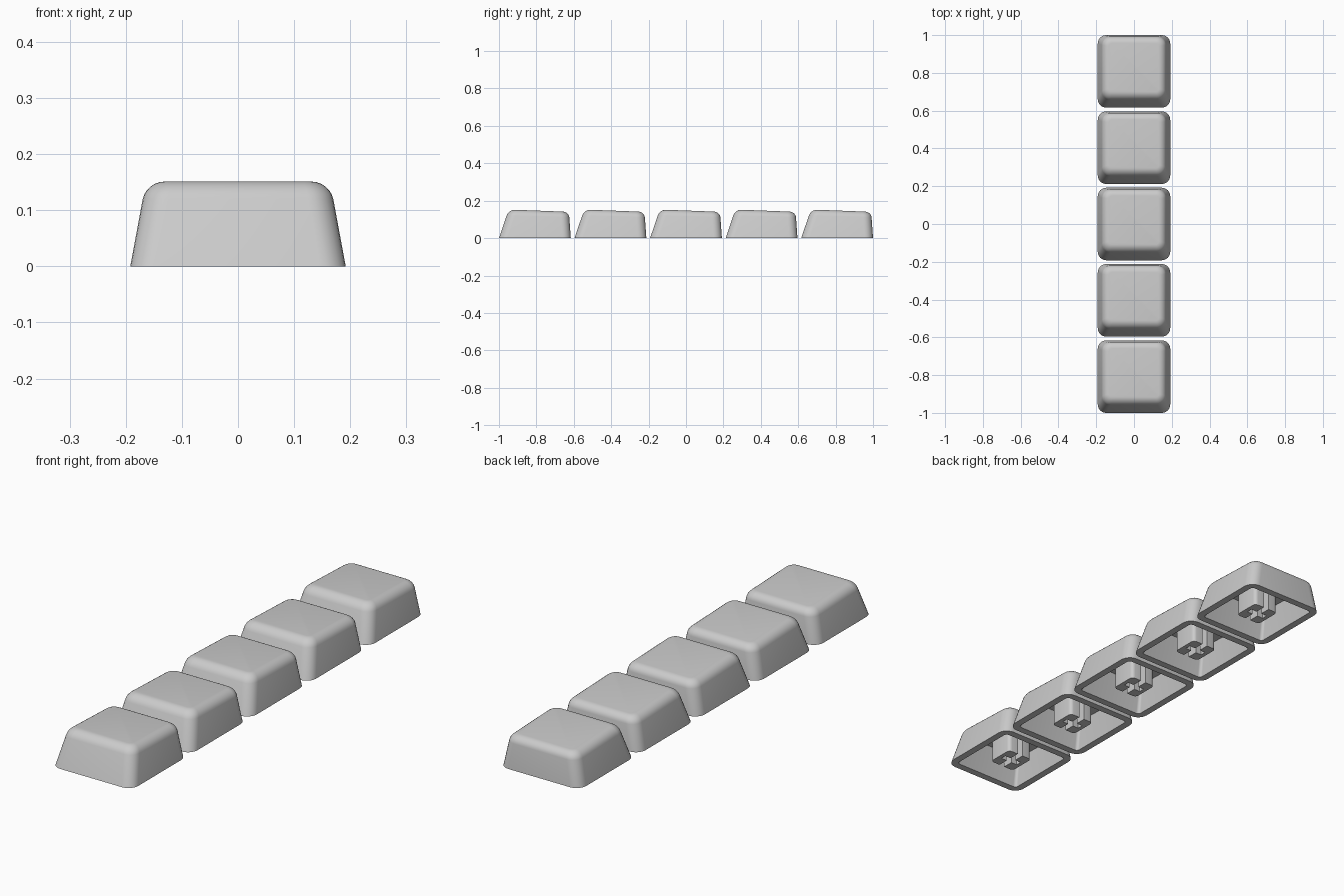
import bpy, bmesh
from math import sin, cos, pi

PITCH = 0.404      # spacing of the caps
HEIGHT = 0.152
FILLET = 0.032     # rounding of the top edge
SEGMENTS = 6

if "Cube" in bpy.data.objects:
    bpy.data.objects.remove(bpy.data.objects["Cube"], do_unlink=True)

grey = bpy.data.materials.new("light_grey_plastic")
grey.use_nodes = True
grey.diffuse_color = (0.6, 0.6, 0.6, 1)
grey.node_tree.nodes["Principled BSDF"].inputs["Base Color"].default_value = (0.6, 0.6, 0.6, 1)


def rounded_rect(hx, hy, cy, r):
    """Counter-clockwise outline of a rounded rectangle."""
    points = []
    for i, (sx, sy) in enumerate([(1, 1), (-1, 1), (-1, -1), (1, -1)]):
        for k in range(SEGMENTS + 1):
            a = (i + k / SEGMENTS) * pi / 2
            points.append((sx * (hx - r) + r * cos(a), cy + sy * (hy - r) + r * sin(a)))
    return points


def tilted(y, z):
    """Lower the height towards the back, so the top slopes."""
    return z * (1 - 0.25 * (y + 0.12)) if z > 0 else 0


def add_ring(bm, outline, z):
    return [bm.verts.new((x, y, tilted(y, z))) for x, y in outline]


def bridge(bm, a, b):
    n = len(a)
    for i in range(n):
        bm.faces.new((a[i], a[(i + 1) % n], b[(i + 1) % n], b[i]))


def finish(bm, name):
    bmesh.ops.recalc_face_normals(bm, faces=bm.faces)
    mesh = bpy.data.meshes.new(name)
    bm.to_mesh(mesh)
    bm.free()
    mesh.materials.append(grey)
    return mesh


def cap_mesh():
    """Hollow tapered shell with a rounded, sloping top."""
    bm = bmesh.new()

    def outer(z, inset=0):
        t = z / HEIGHT
        return rounded_rect(0.192 - 0.028 * t - inset, 0.192 - 0.031 * t - inset,
                            0.021 * t, 0.045 - 0.9 * inset)

    # Ceiling, inner wall and rim, then the outer wall
    rings = [add_ring(bm, rounded_rect(0.14, 0.138, 0.018, 0.012), 0.118),
             add_ring(bm, rounded_rect(0.161, 0.161, 0, 0.014), 0),
             add_ring(bm, outer(0), 0)]
    # Rounded top edge
    for k in range(SEGMENTS + 1):
        a = k / SEGMENTS * pi / 2
        z = HEIGHT - FILLET * (1 - sin(a))
        rings.append(add_ring(bm, outer(z, FILLET * (1 - cos(a))), z))
    for a, b in zip(rings, rings[1:]):
        bridge(bm, a, b)
    bm.faces.new(rings[0])
    bm.faces.new(rings[-1])
    return finish(bm, "key_cap")


def stem_mesh():
    """Two mirrored brackets that leave a cross-shaped socket between them."""
    half, slot, arm, chamfer = 0.06, 0.013, 0.042, 0.016
    corner = [(half - chamfer * (1 - cos(a)), half - chamfer * (1 - sin(a)))
              for a in (k * pi / 8 for k in range(5))]
    upper = corner + [(slot, half), (slot, slot), (arm, slot)]
    outline = upper + [(x, -y) for x, y in reversed(upper)]
    bm = bmesh.new()
    for side in (1, -1):
        low = [bm.verts.new((side * x, y, 0.002)) for x, y in outline]
        high = [bm.verts.new((side * x, y, 0.12)) for x, y in outline]
        bridge(bm, low, high)
        bm.faces.new(low)
        bm.faces.new(high)
    return finish(bm, "stem")


# Row of five identical caps
for name, mesh in (("key_cap", cap_mesh()), ("stem", stem_mesh())):
    for i in range(5):
        obj = bpy.data.objects.new(f"{name}_{i + 1}", mesh)
        obj.location.y = (i - 2) * PITCH
        bpy.context.collection.objects.link(obj)
        if i == 0:
            bpy.ops.object.select_all(action="DESELECT")
            obj.select_set(True)
            bpy.context.view_layer.objects.active = obj
            bpy.ops.object.shade_smooth_by_angle(angle=pi / 6)
